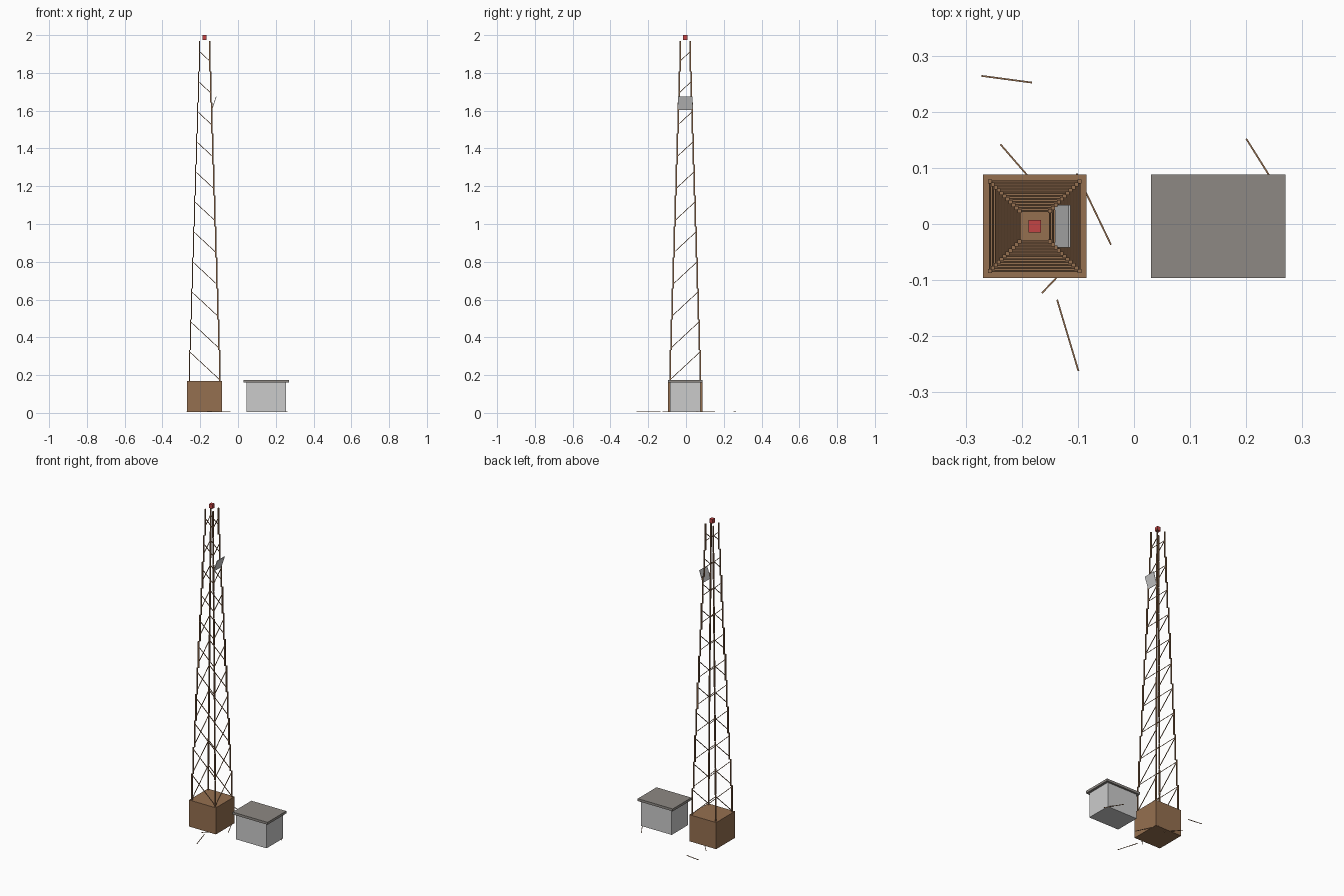
import bpy, bmesh, math
from mathutils import Vector, Matrix

if "Cube" in bpy.data.objects:
    bpy.data.objects.remove(bpy.data.objects["Cube"])


def mat(name, rgb):
    m = bpy.data.materials.new(name)
    m.diffuse_color = (*rgb, 1)
    m.use_nodes = True
    m.node_tree.nodes["Principled BSDF"].inputs["Base Color"].default_value = m.diffuse_color
    return m


BROWN = mat("rust_brown", (0.30, 0.16, 0.08))
RED = mat("beacon_red", (0.55, 0.06, 0.06))
ROOF = mat("roof_grey", (0.27, 0.25, 0.23))


def make(name, bm, material=None):
    me = bpy.data.meshes.new(name)
    bm.to_mesh(me)
    bm.free()
    ob = bpy.data.objects.new(name, me)
    bpy.context.collection.objects.link(ob)
    if material:
        me.materials.append(material)
    return ob


def add_box(bm, lo, hi):
    lo, hi = Vector(lo), Vector(hi)
    m = Matrix.Translation((lo + hi) / 2) @ Matrix.Diagonal((*(hi - lo), 1))
    bmesh.ops.create_cube(bm, size=1, matrix=m)


def add_bar(bm, a, b, w):
    a, b = Vector(a), Vector(b)
    d = b - a
    rot = d.to_track_quat('Z', 'Y').to_matrix().to_4x4()
    m = Matrix.Translation((a + b) / 2) @ rot @ Matrix.Diagonal((w, w, d.length, 1))
    bmesh.ops.create_cube(bm, size=1, matrix=m)


def box(name, lo, hi, material=None):
    bm = bmesh.new()
    add_box(bm, lo, hi)
    return make(name, bm, material)


CX, CY = -0.177, -0.004

# Base block and hut
box("tower_base", (-0.269, -0.096, 0.005), (-0.085, 0.088, 0.17), BROWN)
box("hut_body", (0.045, -0.084, 0.005), (0.255, 0.076, 0.16))
box("hut_roof", (0.03, -0.096, 0.16), (0.27, 0.088, 0.175), ROOF)

# Tapering lattice: stepped upright legs and one diagonal per face and bay
legs, braces = bmesh.new(), bmesh.new()
BAYS, Z0, Z1 = 11, 0.168, 1.97
step = (Z1 - Z0) / BAYS
for i in range(BAYS):
    h = 0.080 + (0.027 - 0.080) * i / (BAYS - 1)
    z = Z0 + i * step
    for sx in (-1, 1):
        for sy in (-1, 1):
            x, y = CX + sx * h, CY + sy * h
            add_box(legs, (x - 0.0035, y - 0.0035, z), (x + 0.0035, y + 0.0035, z + step))
    mid, rise = z + step / 2, h * 0.93
    for s in (-1, 1):
        add_bar(braces, (CX + h, CY + s * h, mid - rise), (CX - h, CY + s * h, mid + rise), 0.0035)
        add_bar(braces, (CX + s * h, CY - h, mid - rise), (CX + s * h, CY + h, mid + rise), 0.0035)
make("tower_legs", legs, BROWN)
make("tower_braces", braces, BROWN)

# Warning light at the top
box("beacon", (CX - 0.011, CY - 0.011, 1.974), (CX + 0.011, CY + 0.011, 2.0), RED)

# Tilted antenna panel
panel = bmesh.new()
length = math.hypot(0.024, 0.072)
m = (Matrix.Translation((-0.127, CY, 1.639))
     @ Matrix.Rotation(math.atan2(0.024, 0.072), 4, 'Y')
     @ Matrix.Diagonal((0.003, 0.075, length, 1)))
bmesh.ops.create_cube(panel, size=1, matrix=m)
make("antenna_panel", panel)

# Loose rods lying on the ground
rods = bmesh.new()
for x0, y0, x1, y1 in [(-0.272, 0.264, -0.182, 0.252), (-0.238, 0.142, -0.16, 0.052),
                       (-0.102, 0.090, -0.041, -0.037), (-0.164, -0.123, -0.085, -0.04),
                       (-0.137, -0.135, -0.099, -0.262), (0.200, 0.152, 0.262, 0.053)]:
    add_bar(rods, (x0, y0, 0.006), (x1, y1, 0.006), 0.003)
make("ground_rods", rods, BROWN)
